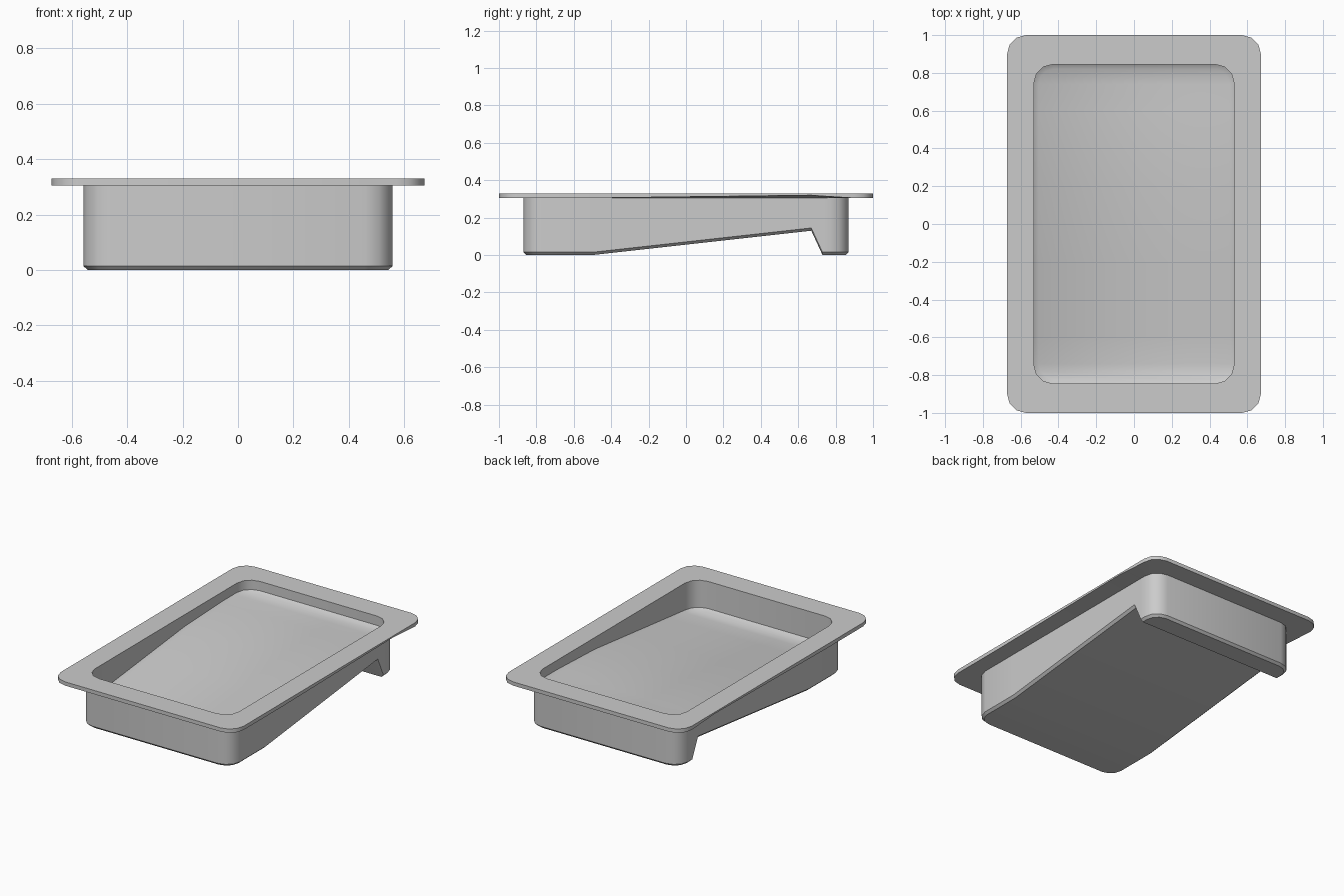
import bpy, bmesh, math

if "Cube" in bpy.data.objects:
    bpy.data.objects.remove(bpy.data.objects["Cube"])


def interp(points, y):
    """Height at y along a piecewise straight profile of (y, z) points."""
    if y <= points[0][0]:
        return points[0][1]
    for (y0, z0), (y1, z1) in zip(points, points[1:]):
        if y <= y1:
            return z0 + (z1 - z0) * (y - y0) / (y1 - y0)
    return points[-1][1]


def ring(bm, hx, hy, r, side_ys, profile, lift=0.0, steps=3):
    """Rounded rectangle whose height follows a profile along y."""
    def corner(sign):
        pts = [(hx - r + r * math.cos(a), sign * (hy - r + r * math.sin(a)))
               for a in (math.pi / 2 * i / steps for i in range(steps + 1))]
        return pts if sign > 0 else pts[::-1]

    half = corner(-1) + [(hx, y) for y in side_ys] + corner(1)
    outline = half + [(-x, y) for x, y in reversed(half)]
    return [bm.verts.new((x, y, interp(profile, y) + lift)) for x, y in outline]


def bridge(bm, a, b):
    n = len(a)
    for i in range(n):
        j = (i + 1) % n
        bm.faces.new((a[i], a[j], b[j], b[i]))


def cap(bm, loop):
    """Fill a ring with strips running across x."""
    n = len(loop)
    for i in range(n // 2 - 1):
        bm.faces.new((loop[i], loop[i + 1], loop[n - 2 - i], loop[n - 1 - i]))


# Side profiles: underside with rear foot, rim underside, foot of the inner wall
underside = [(-0.5, 0.0), (0.67, 0.13), (0.73, 0.0)]
rim_under = [(-0.5, 0.305), (0.67, 0.32), (0.87, 0.305)]
wall_foot = [(-0.75, 0.15), (0.2, 0.252), (0.6, 0.268)]
outer_ys = [-0.5, 0.2, 0.67, 0.73]
inner_ys = [-0.6, -0.2, 0.2, 0.6]


def flat(z):
    return [(0, z)]


bm = bmesh.new()
rings = [
    # outer body, with a small chamfer along the bottom
    ring(bm, 0.542, 0.855, 0.085, outer_ys, underside),
    ring(bm, 0.558, 0.870, 0.10, outer_ys, underside, 0.015),
    ring(bm, 0.558, 0.870, 0.10, outer_ys, flat(0.305)),
    # flat rim
    ring(bm, 0.672, 1.0, 0.10, outer_ys, rim_under),
    ring(bm, 0.672, 1.0, 0.10, outer_ys, flat(0.33)),
    ring(bm, 0.530, 0.845, 0.10, inner_ys, flat(0.33)),
    # inner wall and the small chamfer down to the floor
    ring(bm, 0.530, 0.845, 0.10, inner_ys, wall_foot),
    ring(bm, 0.505, 0.820, 0.08, inner_ys, wall_foot, -0.015),
]

for lower, upper in zip(rings, rings[1:]):
    bridge(bm, lower, upper)
cap(bm, rings[0])
cap(bm, rings[-1])
bmesh.ops.recalc_face_normals(bm, faces=bm.faces)

mesh = bpy.data.meshes.new("tray")
bm.to_mesh(mesh)
bm.free()
tray = bpy.data.objects.new("tray", mesh)
bpy.context.collection.objects.link(tray)
bpy.context.view_layer.objects.active = tray
tray.select_set(True)
bpy.ops.object.shade_smooth_by_angle(angle=math.radians(40))
